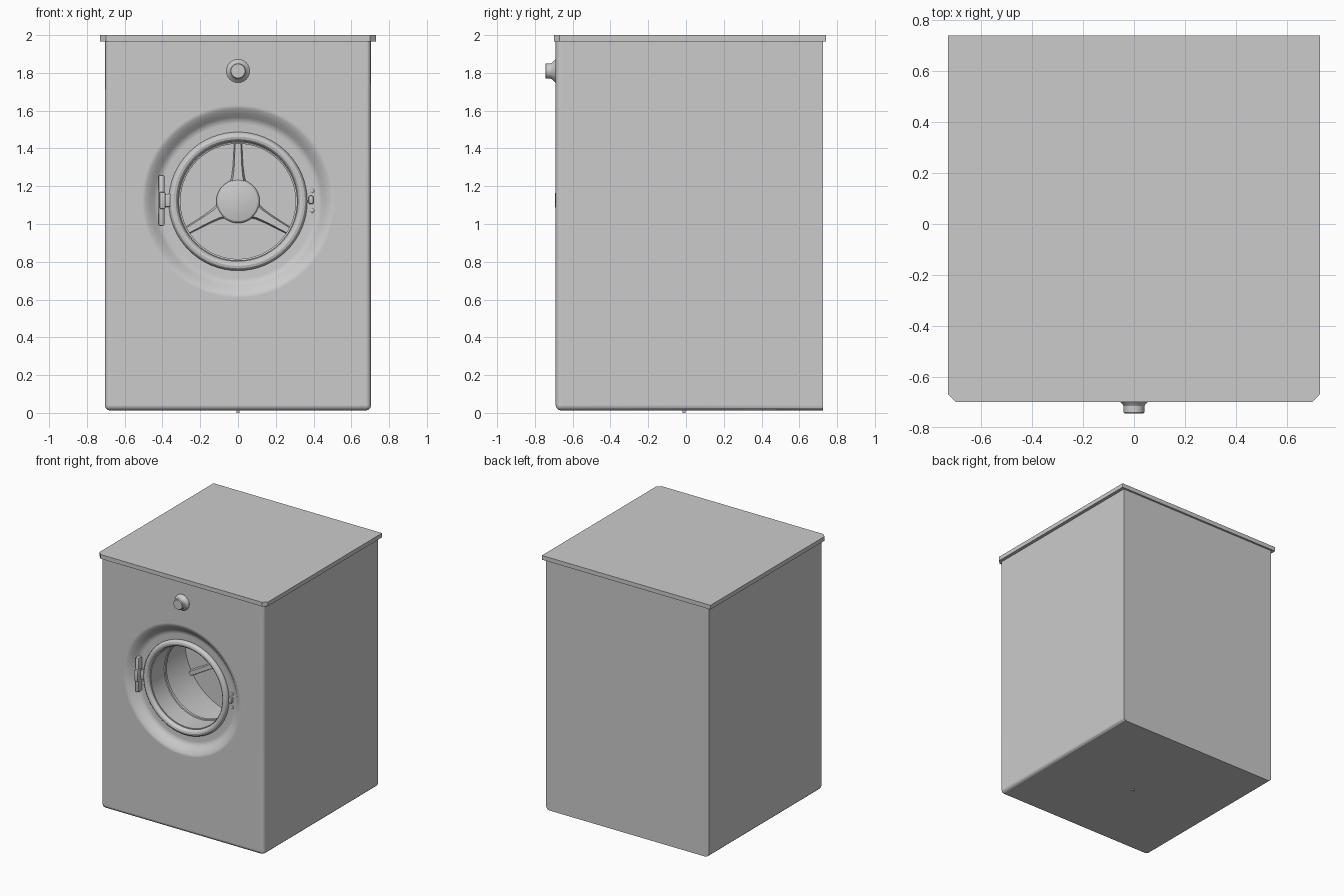
import bpy, bmesh, math
from mathutils import Vector, Matrix

if "Cube" in bpy.data.objects:
    bpy.data.objects.remove(bpy.data.objects["Cube"])

DOOR_Z = 1.12
FRONT, BACK = -0.69, 0.725


def finish(name, bm, angle=30):
    bmesh.ops.remove_doubles(bm, verts=bm.verts, dist=1e-5)
    bmesh.ops.recalc_face_normals(bm, faces=bm.faces)
    me = bpy.data.meshes.new(name)
    bm.to_mesh(me)
    bm.free()
    ob = bpy.data.objects.new(name, me)
    bpy.context.collection.objects.link(ob)
    smooth(ob, angle)
    return ob


def smooth(ob, angle=30):
    bpy.ops.object.select_all(action='DESELECT')
    ob.select_set(True)
    bpy.context.view_layer.objects.active = ob
    bpy.ops.object.shade_smooth_by_angle(angle=math.radians(angle))


def lathe(name, profile, x=0, z=DOOR_Z, n=64, closed=False):
    """Revolve (radius, y) points around an axis parallel to y."""
    bm = bmesh.new()
    rings = []
    for i in range(n):
        a = 2 * math.pi * i / n
        rings.append([bm.verts.new((x + r * math.sin(a), y, z + r * math.cos(a)))
                      for r, y in profile])
    m = len(profile)
    for i in range(n):
        p, q = rings[i], rings[(i + 1) % n]
        for j in range(m if closed else m - 1):
            k = (j + 1) % m
            bm.faces.new((p[j], p[k], q[k], q[j]))
    bmesh.ops.dissolve_degenerate(bm, edges=bm.edges, dist=1e-6)
    return finish(name, bm)


def box(name, x, y, z, bevel=0.0, pick=None, segments=2):
    """Box from (min, max) pairs, bevelling the edges that pick accepts."""
    bm = bmesh.new()
    bmesh.ops.create_cube(bm, size=1)
    for v in bm.verts:
        v.co = Vector([lo + (c + 0.5) * (hi - lo) for c, (lo, hi) in zip(v.co, (x, y, z))])
    if bevel:
        edges = [e for e in bm.edges if pick is None or pick(e)]
        bmesh.ops.bevel(bm, geom=edges, offset=bevel, segments=segments,
                        profile=0.5, affect='EDGES')
    return finish(name, bm)


def cabinet_edge(e):
    a, b = (v.co for v in e.verts)
    mid = (a + b) / 2
    upright_front = abs(a.z - b.z) > 0.1 and mid.y < 0
    bottom = mid.z < 0.1 and mid.y < BACK - 0.1
    return upright_front or bottom


# Cabinet with rounded front and lower edges
cabinet = box("cabinet", (-0.705, 0.705), (FRONT, BACK), (0.012, 1.975), 0.03, cabinet_edge, 3)

# Dished door surround, tunnel and drum cavity cut out of the cabinet
cutter = lathe("cavity_cutter", [
    (0, -0.75), (0.53, -0.75), (0.52, -0.695), (0.51, FRONT), (0.49, -0.684),
    (0.465, -0.667), (0.445, -0.648), (0.43, -0.637), (0.41, -0.632),
    (0.312, -0.63), (0.312, -0.45), (0.46, -0.43), (0.46, 0.0), (0, 0.0)], n=96)
mod = cabinet.modifiers.new("cavity", 'BOOLEAN')
mod.object = cutter
mod.operation = 'DIFFERENCE'
mod.solver = 'EXACT'
bpy.context.view_layer.objects.active = cabinet
bpy.ops.object.modifier_apply(modifier=mod.name)
bpy.data.objects.remove(cutter)
smooth(cabinet)
wn = cabinet.modifiers.new("flat_panels", 'WEIGHTED_NORMAL')
wn.keep_sharp = True

# Lid with clipped front corners
box("lid", (-0.73, 0.73), (-0.70, 0.74), (1.967, 2.0), 0.03,
    lambda e: abs(e.verts[0].co.z - e.verts[1].co.z) > 0.01 and e.verts[0].co.y < 0, 1)

# Round door rim and the lip where the tunnel meets the drum
rim = [(0.342 + 0.025 * math.cos(t * math.pi / 6), -0.638 + 0.025 * math.sin(t * math.pi / 6))
       for t in range(12)]
lathe("door_rim", rim, closed=True)
lathe("drum_lip", [(0.318, -0.47), (0.305, -0.465), (0.305, -0.445), (0.318, -0.44)], closed=True)

# Drum back: domed hub and three flared spokes
lathe("drum_hub", [(0.115, 0.005), (0.115, -0.025), (0.105, -0.035), (0.06, -0.045), (0, -0.048)])
half = [(0.09, 0.05), (0.13, 0.036), (0.19, 0.028), (0.30, 0.022), (0.459, 0.022)]
outline = [(w, r) for r, w in half] + [(-w, r) for r, w in reversed(half)]
for i in range(3):
    bm = bmesh.new()
    face = bm.faces.new([bm.verts.new((u, 0.005, v)) for u, v in outline])
    ext = bmesh.ops.extrude_face_region(bm, geom=[face])
    for v in ext["geom"]:
        if isinstance(v, bmesh.types.BMVert):
            v.co.y = -0.028
            v.co.x *= 0.7
    bm.transform(Matrix.Translation((0, 0, DOOR_Z)) @ Matrix.Rotation(i * math.tau / 3, 4, 'Y'))
    finish(f"drum_spoke_{i + 1}", bm)

# Control knob on a flared collar
lathe("control_knob", [(0, -0.685), (0.062, -0.685), (0.062, -0.692), (0.055, -0.698),
                       (0.044, -0.71), (0.041, -0.715), (0.041, -0.74), (0.037, -0.745),
                       (0, -0.745)], z=1.81, n=32)

# Door hinge: long leaf with a knuckle in the middle
box("hinge_leaf", (-0.42, -0.39), (-0.675, -0.625), (0.99, 1.26), 0.008)
box("hinge_knuckle", (-0.416, -0.384), (-0.693, -0.625), (1.08, 1.17), 0.008)
box("hinge_arm", (-0.39, -0.355), (-0.655, -0.628), (1.09, 1.16), 0.006)

# Door latch with a screw above and below
box("latch", (0.374, 0.400), (-0.655, -0.625), (1.105, 1.15), 0.008)
for label, dz in (("upper", 0.055), ("lower", -0.05)):
    lathe(f"latch_screw_{label}", [(0.011, -0.625), (0.011, -0.637), (0.006, -0.641), (0, -0.642)],
          x=0.393, z=DOOR_Z + dz, n=16)

# Small drain stud under the cabinet
box("drain_stud", (-0.008, 0.008), (-0.018, -0.002), (0.0, 0.02))
